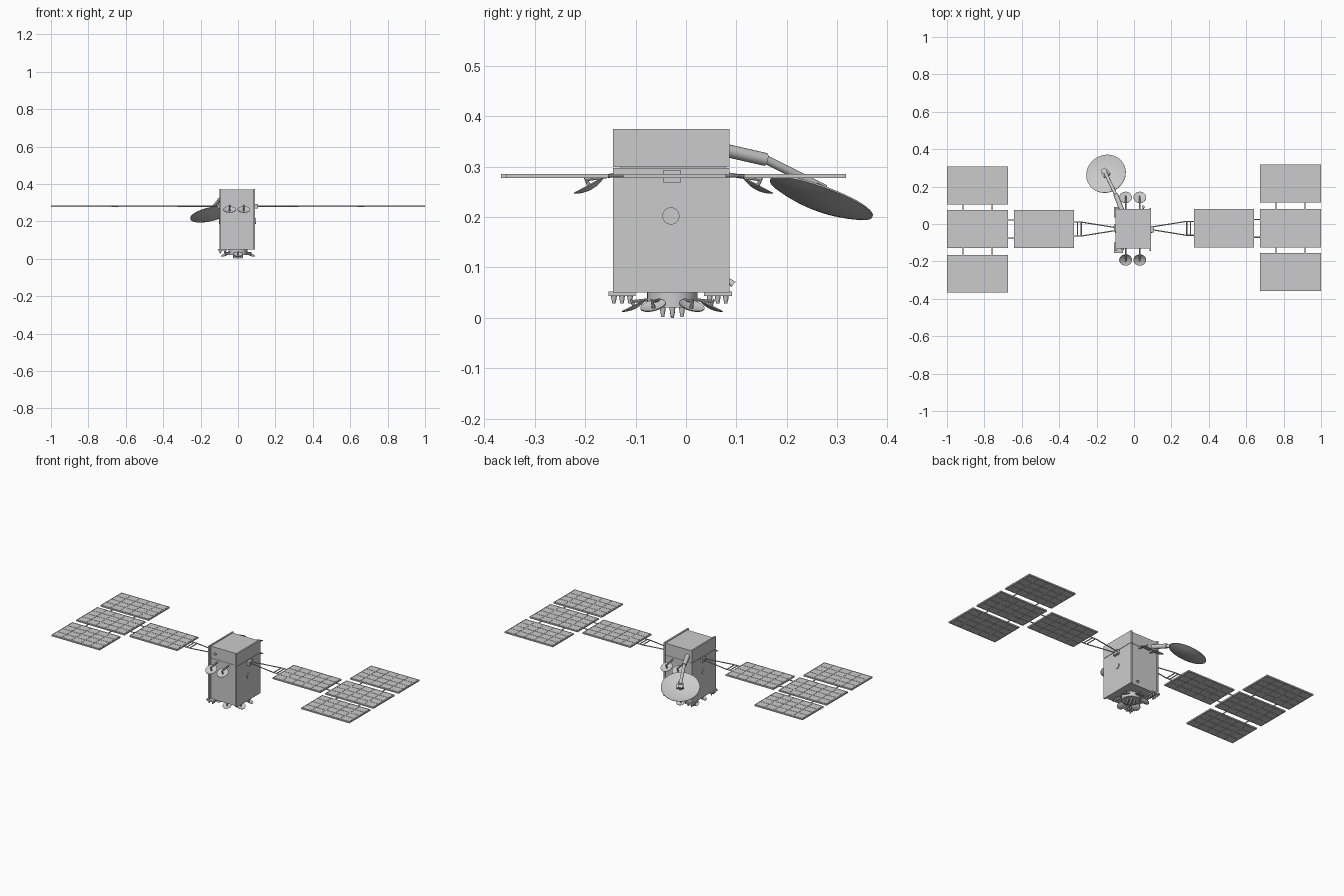
import bpy, bmesh, math
from mathutils import Vector, Matrix

if "Cube" in bpy.data.objects:
    bpy.data.objects.remove(bpy.data.objects["Cube"])


def finish(name, bm, smooth=False):
    bmesh.ops.recalc_face_normals(bm, faces=bm.faces)
    me = bpy.data.meshes.new(name)
    bm.to_mesh(me)
    bm.free()
    ob = bpy.data.objects.new(name, me)
    bpy.context.collection.objects.link(ob)
    if smooth:
        bpy.ops.object.select_all(action='DESELECT')
        ob.select_set(True)
        bpy.context.view_layer.objects.active = ob
        bpy.ops.object.shade_smooth_by_angle(angle=math.radians(40))
    return ob


def add_box(bm, x0, x1, y0, y1, z0, z1):
    m = Matrix.Translation(((x0 + x1) / 2, (y0 + y1) / 2, (z0 + z1) / 2))
    m = m @ Matrix.Diagonal((x1 - x0, y1 - y0, z1 - z0, 1))
    bmesh.ops.create_cube(bm, size=1, matrix=m)


def box(name, *dims):
    bm = bmesh.new()
    add_box(bm, *dims)
    return finish(name, bm)


def aim(direction):
    return Vector(direction).to_track_quat('Z', 'Y').to_matrix().to_4x4()


def add_rod(bm, a, b, r1, r2=None, seg=8):
    a, b = Vector(a), Vector(b)
    bmesh.ops.create_cone(bm, cap_ends=True, segments=seg, radius1=r1,
                          radius2=r1 if r2 is None else r2, depth=(b - a).length,
                          matrix=Matrix.Translation((a + b) / 2) @ aim(b - a))


def rod(name, a, b, r1, r2=None, seg=8):
    bm = bmesh.new()
    add_rod(bm, a, b, r1, r2, seg)
    return finish(name, bm, seg > 8)


def dish(name, centre, normal, radius, depth, thick, seg=32):
    """Revolved shallow bowl; centre lies on the rim plane."""
    n = 6
    inner = [(radius * i / n, depth * ((i / n) ** 2 - 1)) for i in range(n + 1)]
    prof = inner + [(r, z - thick) for r, z in reversed(inner)]
    bm = bmesh.new()
    vs = [bm.verts.new((r, 0, z)) for r, z in prof]
    es = [bm.edges.new(p) for p in zip(vs, vs[1:])]
    bmesh.ops.spin(bm, geom=vs + es, cent=(0, 0, 0), axis=(0, 0, 1),
                   angle=math.tau, steps=seg, use_duplicate=False)
    bmesh.ops.remove_doubles(bm, verts=bm.verts, dist=1e-5)
    bm.transform(Matrix.Translation(centre) @ aim(normal))
    return finish(name, bm, True)


CY = -0.027   # body centre line in y
PZ = 0.281    # solar wing height

# body: main box, upper box, thin side panels, small details
box("lower_body", -0.09, 0.082, -0.132, 0.08, 0.05, 0.297)
box("upper_body", -0.09, 0.082, -0.132, 0.08, 0.299, 0.37)
box("body_core", -0.088, 0.08, -0.13, 0.078, 0.06, 0.36)
for s, x0, x1 in (("left", -0.099, -0.09), ("right", 0.082, 0.092)):
    box(s + "_side_panel_lower", x0, x1, -0.145, 0.086, 0.05, 0.297)
    box(s + "_side_panel_upper", x0, x1, -0.145, 0.086, 0.299, 0.374)
rod("side_port", (0.09, -0.03, 0.202), (0.096, -0.03, 0.202), 0.017, seg=24)
rod("left_side_port", (-0.097, -0.03, 0.202), (-0.102, -0.03, 0.202), 0.017, seg=24)
rod("front_sensor", (-0.06, -0.13, 0.33), (-0.06, -0.14, 0.33), 0.007, seg=16)
rod("back_thruster", (0.05, 0.08, 0.078), (0.05, 0.094, 0.066), 0.003, 0.007, 12)


# solar panel: thin slab with raised cells on both faces
def solar_panel(name, x0, x1, y0, y1, rows=4, cols=5):
    bm = bmesh.new()
    t, h, edge, gap = 0.0028, 0.004, 0.006, 0.004
    add_box(bm, x0, x1, y0, y1, PZ - t, PZ + t)
    for a, b, c, d in ((x0, x1, y0, y0 + 0.003), (x0, x1, y1 - 0.003, y1),
                       (x0, x0 + 0.003, y0, y1), (x1 - 0.003, x1, y0, y1)):
        add_box(bm, a, b, c, d, PZ - h, PZ + h)
    dx, dy = (x1 - x0 - 2 * edge + gap) / cols, (y1 - y0 - 2 * edge + gap) / rows
    for i in range(cols):
        for j in range(rows):
            x, y = x0 + edge + i * dx, y0 + edge + j * dy
            add_box(bm, x, x + dx - gap, y, y + dy - gap, PZ - h, PZ + h)
    return finish(name, bm)


# wings: the left wing is the right one turned half a circle
def wing(side, turn):
    parts = [solar_panel(side + "_inner_panel", 0.32, 0.642, -0.125, 0.079)]
    for label, y0, y1 in (("middle", -0.125, 0.079), ("back", 0.115, 0.317),
                          ("front", -0.357, -0.154)):
        parts.append(solar_panel(f"{side}_{label}_outer_panel", 0.675, 1.0, y0, y1))
    bm = bmesh.new()
    for y in (-0.071, 0.024):
        add_rod(bm, (0.638, y, PZ), (0.68, y, PZ), 0.003)
    for x in (0.76, 0.915):
        add_rod(bm, (x, 0.075, PZ), (x, 0.12, PZ), 0.003)
        add_rod(bm, (x, -0.12, PZ), (x, -0.158, PZ), 0.003)
    parts.append(finish(side + "_panel_hinges", bm))
    bm = bmesh.new()
    for s in (-1, 1):
        y = -0.023 + s * 0.037
        add_rod(bm, (0.105, -0.023 + s * 0.009, PZ), (0.28, y, PZ), 0.003)
        add_rod(bm, (0.28, y, PZ), (0.324, y, PZ), 0.003)
    for x in (0.282, 0.302):
        add_rod(bm, (x, -0.06, PZ), (x, 0.014, PZ), 0.003)
    parts.append(finish(side + "_wing_yoke", bm))
    parts.append(box(side + "_wing_mount", 0.088, 0.108, -0.046, -0.01, 0.268, 0.293))
    if turn:
        m = Matrix.Translation((0, -0.05, 0)) @ Matrix.Rotation(math.pi, 4, 'Z')
        for ob in parts:
            ob.data.transform(m)


wing("right", False)
wing("left", True)

# large dish on its boom
c, n = Vector((-0.15, 0.269, 0.239)), Vector((-0.21, 0.33, 0.91)).normalized()
dish("large_dish", c, n, 0.108, 0.02, 0.003, 40)
start = Vector((-0.065, 0.075, 0.333))
knee = Vector((-0.098, 0.158, 0.314))
end = c + n * 0.018
rod("boom_sleeve", start, knee, 0.013, seg=16)
rod("boom_arm", knee, end, 0.009, seg=16)
bm = bmesh.new()
add_box(bm, -0.02, 0.02, -0.016, 0.016, -0.004, 0.008)
add_box(bm, -0.012, 0.012, -0.025, 0.025, 0.004, 0.016)
add_box(bm, -0.008, 0.008, -0.008, 0.008, -0.022, 0.0)
bm.transform(Matrix.Translation(c + n * 0.004) @ aim(n))
finish("dish_hub", bm)

# four small dishes on the front and back faces
for x in (-0.045, 0.031):
    for side, wall, y, s in (("front", -0.13, -0.193, -1), ("back", 0.078, 0.143, 1)):
        d = Vector((0, s * 0.48, 0.88)).normalized()
        p = Vector((x, y, 0.264))
        dish(side + "_small_dish", p, d, 0.034, 0.009, 0.002, 24)
        rod(side + "_dish_arm", (x, wall, 0.285), p + d * 0.012, 0.004)
        rod(side + "_dish_feed", p - d * 0.009, p + d * 0.018, 0.005, 0.002)

# underside drum with six small dishes around it
rod("bottom_drum", (0, CY, 0.052), (0, CY, 0.02), 0.05, seg=32)
for k in range(6):
    a = math.radians(30 + 60 * k)
    r = Vector((math.cos(a), math.sin(a), 0))
    p = Vector((0, CY, 0.025)) + r * 0.077
    d = (r * 0.45 + Vector((0, 0, 0.89))).normalized()
    dish("bottom_dish", p, d, 0.026, 0.006, 0.002, 20)
    rod("bottom_dish_arm", Vector((0, CY, 0.036)) + r * 0.045, p + d * 0.008, 0.003)
    rod("bottom_dish_feed", p - d * 0.006, p + d * 0.013, 0.004, 0.002)


# clusters of downward nozzles
def nozzle(x, y, z, h):
    bm = bmesh.new()
    add_rod(bm, (x, y, z), (x, y, z - 0.6 * h), 0.006, 0.0045, 10)
    add_rod(bm, (x, y, z - 0.55 * h), (x, y, z - h), 0.0045, 0.003, 10)
    finish("nozzle", bm, True)


nozzle(0, CY, 0.021, 0.021)
for k in range(6):
    a = math.tau * k / 6
    nozzle(0.022 * math.cos(a), CY + 0.022 * math.sin(a), 0.021, 0.019)
for y0, y1 in ((-0.154, -0.1), (0.036, 0.091)):
    box("nozzle_plate", -0.106, -0.058, y0, y1, 0.043, 0.052)
    for i in range(3):
        for x in (-0.094, -0.07):
            nozzle(x, y0 + 0.011 + i * 0.016, 0.044, 0.016)
